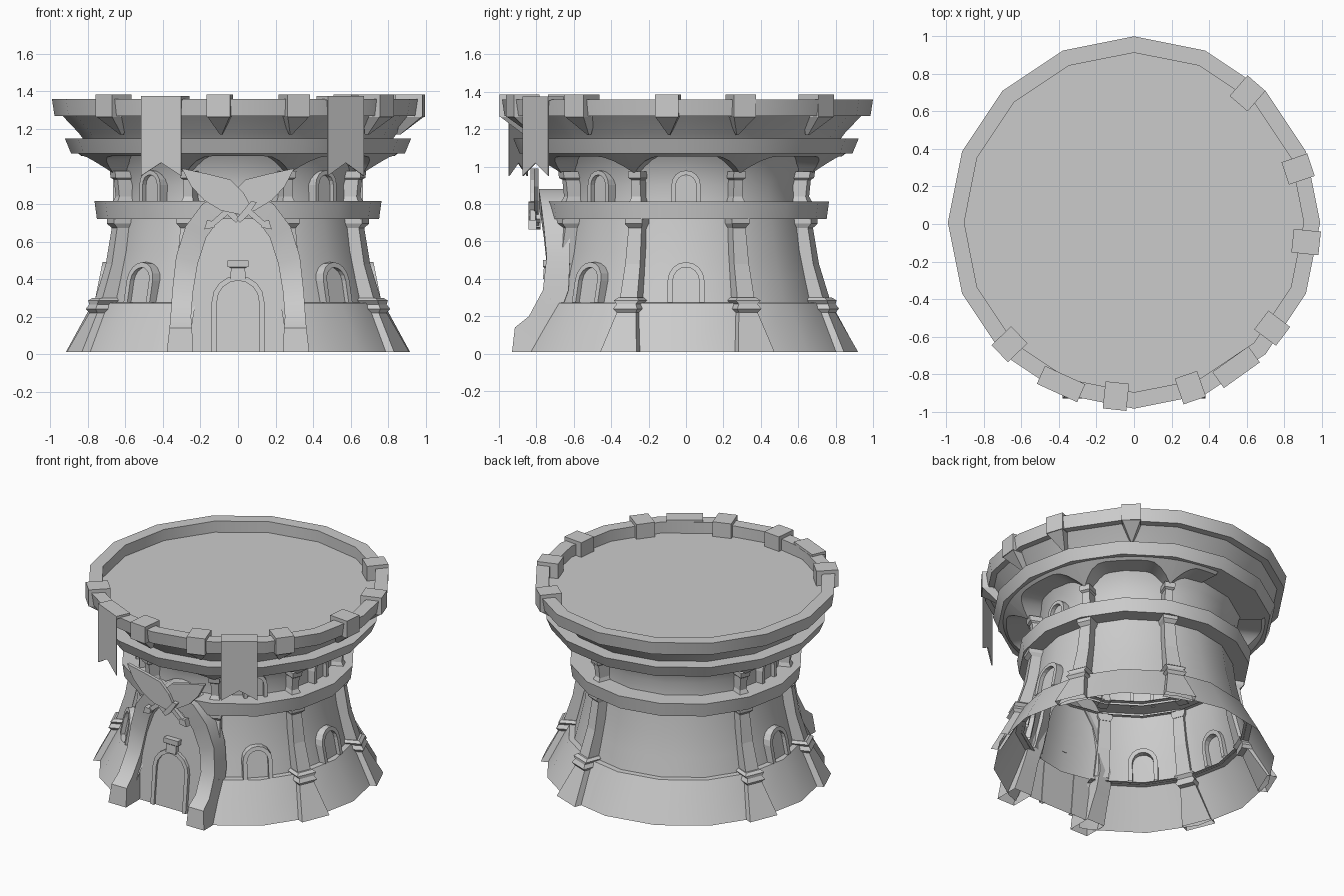
import bpy, bmesh
from math import sin, cos, pi, radians

if "Cube" in bpy.data.objects:
    bpy.data.objects.remove(bpy.data.objects["Cube"], do_unlink=True)

stone = bpy.data.materials.new("grey stone")
stone.use_nodes = True
GREY = (0.6, 0.6, 0.6, 1)
stone.diffuse_color = GREY
stone.node_tree.nodes["Principled BSDF"].inputs["Base Color"].default_value = GREY


def build(name, verts, faces, smooth=False):
    bm = bmesh.new()
    vs = [bm.verts.new(v) for v in verts]
    for f in faces:
        bm.faces.new([vs[i] for i in f])
    bmesh.ops.remove_doubles(bm, verts=bm.verts, dist=0.0005)
    bmesh.ops.recalc_face_normals(bm, faces=bm.faces)
    me = bpy.data.meshes.new(name)
    bm.to_mesh(me)
    bm.free()
    me.materials.append(stone)
    ob = bpy.data.objects.new(name, me)
    bpy.context.collection.objects.link(ob)
    if smooth:
        bpy.ops.object.select_all(action='DESELECT')
        ob.select_set(True)
        bpy.context.view_layer.objects.active = ob
        bpy.ops.object.shade_smooth_by_angle(angle=radians(30))
    return ob


def polar(a, t, r, z):
    """Point at azimuth a (degrees): t sideways, r outward, z up."""
    c, s = cos(radians(a)), sin(radians(a))
    return (r * c - t * s, r * s + t * c, z)


def grid(rows, cols, close_rows=False, close_cols=False):
    return [(i * cols + j, i * cols + (j + 1) % cols,
             (i + 1) % rows * cols + (j + 1) % cols, (i + 1) % rows * cols + j)
            for i in range(rows - (not close_rows)) for j in range(cols - (not close_cols))]


FULL = [-90 + 22.5 * k for k in range(16)]


def lathe(name, profile, angles=FULL, closed=True, dy=0):
    verts = [polar(a, 0, r, z) for a in angles for r, z in profile]
    verts = [(x, y + dy, z) for x, y, z in verts]
    return build(name, verts, grid(len(angles), len(profile), closed), True)


def loft(name, a, sections, bottom=True):
    """Stack of rectangles (z, half width, inner r, outer r)."""
    verts = []
    for z, w, r0, r1 in sections:
        verts += [polar(a, t, r, z) for t, r in ((-w, r0), (w, r0), (w, r1), (-w, r1))]
    n = len(sections)
    faces = grid(n, 4, False, True) + [tuple(range(4 * n - 4, 4 * n))]
    if bottom:
        faces.append((0, 1, 2, 3))
    return build(name, verts, faces)


def arch_line(w, z0, top, n=8):
    """Arched opening outline as (sideways, height) points."""
    spring = top - w
    arc = [(-w * cos(pi * i / n), spring + w * sin(pi * i / n)) for i in range(n + 1)]
    return [(-w, z0)] + arc + [(w, z0)]


def opening(name, a, w, z0, top, rim, r0, r_pane, r1, lean):
    """Arched frame leaning with the wall, with a recessed pane."""
    outer, inner = arch_line(w, z0, top), arch_line(w - rim, z0, top - rim)
    verts = []
    for (to, zo), (ti, zi) in zip(outer, inner):
        verts += [polar(a, t, r - lean * z, z) for t, z, r in
                  ((to, zo, r0), (to, zo, r1), (ti, zi, r1), (ti, zi, r0))]
    build(name + "_frame", verts, grid(len(outer), 4, False, True))
    build(name + "_pane", [polar(a, t, r_pane - lean * z, z) for t, z in inner],
          [tuple(range(len(inner)))])


def plate(name, points, y0, y1):
    """Flat outline in x, z given thickness along y."""
    n = len(points)
    verts = [(x, y, z) for y in (y0, y1) for x, z in points]
    faces = grid(2, n, False, True) + [tuple(range(n)), tuple(range(n, 2 * n))]
    return build(name, verts, faces)


# Tower body; the skirt is left open behind the doorway
lathe("base_skirt", [(0.918, 0.01), (0.775, 0.272), (0.72, 0.275)],
      [-73] + FULL[1:] + [253], False)
lathe("lower_wall", [(0.738, 0.27), (0.705, 0.4), (0.67, 0.55), (0.645, 0.73)])
lathe("middle_band", [(0.62, 0.72), (0.752, 0.72), (0.765, 0.815), (0.6, 0.815)])
lathe("upper_wall", [(0.63, 0.8), (0.625, 0.9), (0.66, 1.02), (0.7, 1.08)])
lathe("cornice", [(0.65, 1.07), (0.89, 1.07), (0.923, 1.15), (0.8, 1.15)])
lathe("flared_collar", [(0.82, 1.14), (0.85, 1.18), (0.94, 1.275)])
lathe("top_rim", [(0.9, 1.27), (0.978, 1.27), (0.992, 1.36), (0.905, 1.36), (0.905, 1.275)], dy=0.008)
build("top_deck", [(x, y + 0.008, z) for x, y, z in (polar(a, 0, 0.905, 1.28) for a in FULL)],
      [tuple(range(16))])

# Buttresses, pilasters and the small columns above them
pillars = [-112.5, -67.5, -22.5, 23.5, 69, 157.5, 202.5]
for a in pillars:
    if abs(a + 90) > 30:
        loft("buttress_foot", a, [(0.01, 0.105, 0.88, 0.945), (0.22, 0.055, 0.76, 0.835)], False)
        loft("buttress_cap", a, [(0.22, 0.055, 0.72, 0.835), (0.24, 0.07, 0.72, 0.85),
                                 (0.265, 0.055, 0.72, 0.835), (0.285, 0.072, 0.7, 0.835),
                                 (0.3, 0.055, 0.7, 0.815)])
    loft("pilaster_shaft", a, [(0.29, 0.05, 0.7, 0.805), (0.48, 0.043, 0.65, 0.745),
                               (0.69, 0.037, 0.62, 0.71)], False)
    loft("pilaster_capital", a, [(0.67, 0.037, 0.62, 0.71), (0.695, 0.05, 0.62, 0.735),
                                 (0.725, 0.05, 0.62, 0.735)])
    loft("column", a, [(0.81, 0.035, 0.6, 0.71), (0.84, 0.026, 0.6, 0.695),
                       (0.93, 0.026, 0.6, 0.705), (0.94, 0.036, 0.6, 0.72),
                       (0.975, 0.036, 0.6, 0.725)])


# Flared arcade springing from column to column
def arcade(a0, a1, u0=-1, u1=1, n=14):
    verts = []
    for i in range(n + 1):
        f = i / n
        u = u0 + (u1 - u0) * f
        low = 0.965 + 0.09 * sin(min(1, (1 - abs(u)) * 1.8) * pi / 2)
        reach = 0.72 + (low - 0.965) * 1.25
        a = a0 + (a1 - a0) * f
        verts += [polar(a, 0, r, z) for r, z in ((0.61, low + 0.01), (reach, low), (0.86, 1.075))]
    build("arcade_arch", verts, grid(n + 1, 3), True)


for a in (-157.5, -112.5, -67.5):
    arcade(a, a + 45)
arcade(-22.5, 23.5)
arcade(23.5, 69)
arcade(157.5, 202.5)
arcade(69, 90, -1, 0)
arcade(136, 157.5, 0, 1)

# Windows on two storeys
for a in (-135, -45, 0, 180):
    opening("lower_window", a, 0.098, 0.275, 0.49, 0.028, 0.74, 0.792, 0.82, 0.2)
    opening("upper_window", a, 0.078, 0.81, 0.98, 0.024, 0.6, 0.638, 0.665, 0)

# Doorway: bowed legs meeting in an arch: inner x, z, outer x, z, front y
rows = [(0.24, 0.01, 0.38, 0.01, -0.93), (0.245, 0.14, 0.365, 0.14, -0.915),
        (0.25, 0.2, 0.36, 0.2, -0.84), (0.24, 0.33, 0.35, 0.34, -0.765),
        (0.215, 0.48, 0.33, 0.52, -0.745), (0.17, 0.62, 0.28, 0.68, -0.76),
        (0.1, 0.72, 0.19, 0.8, -0.775), (0, 0.77, 0.07, 0.865, -0.785),
        (0, 0.77, 0, 0.88, -0.785)]
for side, label in ((1, "left"), (-1, "right")):
    verts = []
    for xi, zi, xo, zo, y in rows:
        back = min(-0.62, -0.76 + 0.4 * zi)
        verts += [(side * xi, y, zi), (side * xo, y, zo), (side * xo, back, zo), (side * xi, back, zi)]
    build("doorway_arch_" + label, verts, grid(len(rows), 4, False, True), True)
half = [(r[0], r[1]) for r in rows[:8]]
outline = half + [(-x, z) for x, z in half[-2::-1]]
build("doorway_panel", [(x, -0.775 + 0.1 * z, z) for x, z in outline], [tuple(range(len(outline)))])
opening("door", -90, 0.14, 0.012, 0.42, 0.028, 0.77, 0.782, 0.797, 0.1)
loft("door_keystone", -90, [(0.4, 0.04, 0.7, 0.765), (0.46, 0.038, 0.7, 0.76),
                            (0.465, 0.057, 0.7, 0.765), (0.5, 0.057, 0.7, 0.765)])

# Crossed blades over the doorway
blade = [(-0.07, 0.785), (-0.03, 0.86), (0.04, 0.93), (0.16, 0.96), (0.3, 0.99),
         (0.25, 0.895), (0.18, 0.82), (0.09, 0.765), (-0.03, 0.74)]
guard = [(-0.1, 0.81), (-0.07, 0.815), (0.01, 0.72), (-0.01, 0.7), (-0.05, 0.735)]
grip = [(-0.06, 0.78), (-0.04, 0.755), (-0.13, 0.68), (-0.15, 0.7)]
pommel = [(-0.18, 0.665), (-0.165, 0.715), (-0.12, 0.705), (-0.125, 0.675)]
for s, y in ((1, -0.8), (-1, -0.82)):
    for part, pts, t in (("blade", blade, 0.012), ("blade_guard", guard, 0.022),
                         ("blade_grip", grip, 0.015), ("blade_pommel", pommel, 0.022)):
        plate(part, [(s * x, z) for x, z in pts], y - t, y + t)

# Battlement blocks with pointed brackets
for a in (49, 18.5, -6, -37, -71, -96, -136):
    loft("battlement_block", a, [(1.265, 0.063, 0.85, 0.995), (1.385, 0.063, 0.85, 0.995)])
    loft("battlement_bracket", a, [(1.17, 0.005, 0.85, 0.87), (1.265, 0.06, 0.88, 0.99)])

# Swallow-tailed banners hung over the rim
for a in (-114.5, -54.5):
    loft("banner_top", a, [(1.355, 0.118, 0.885, 0.985), (1.375, 0.118, 0.885, 0.985)])
    shape = [(-0.118, 1.375), (0.118, 1.375), (0.118, 0.95), (0, 1.02), (-0.118, 0.95)]
    verts = [polar(a, t, r, z) for r in (0.983, 0.99) for t, z in shape]
    build("banner", verts, grid(2, 5, False, True) + [tuple(range(5)), tuple(range(5, 10))])
